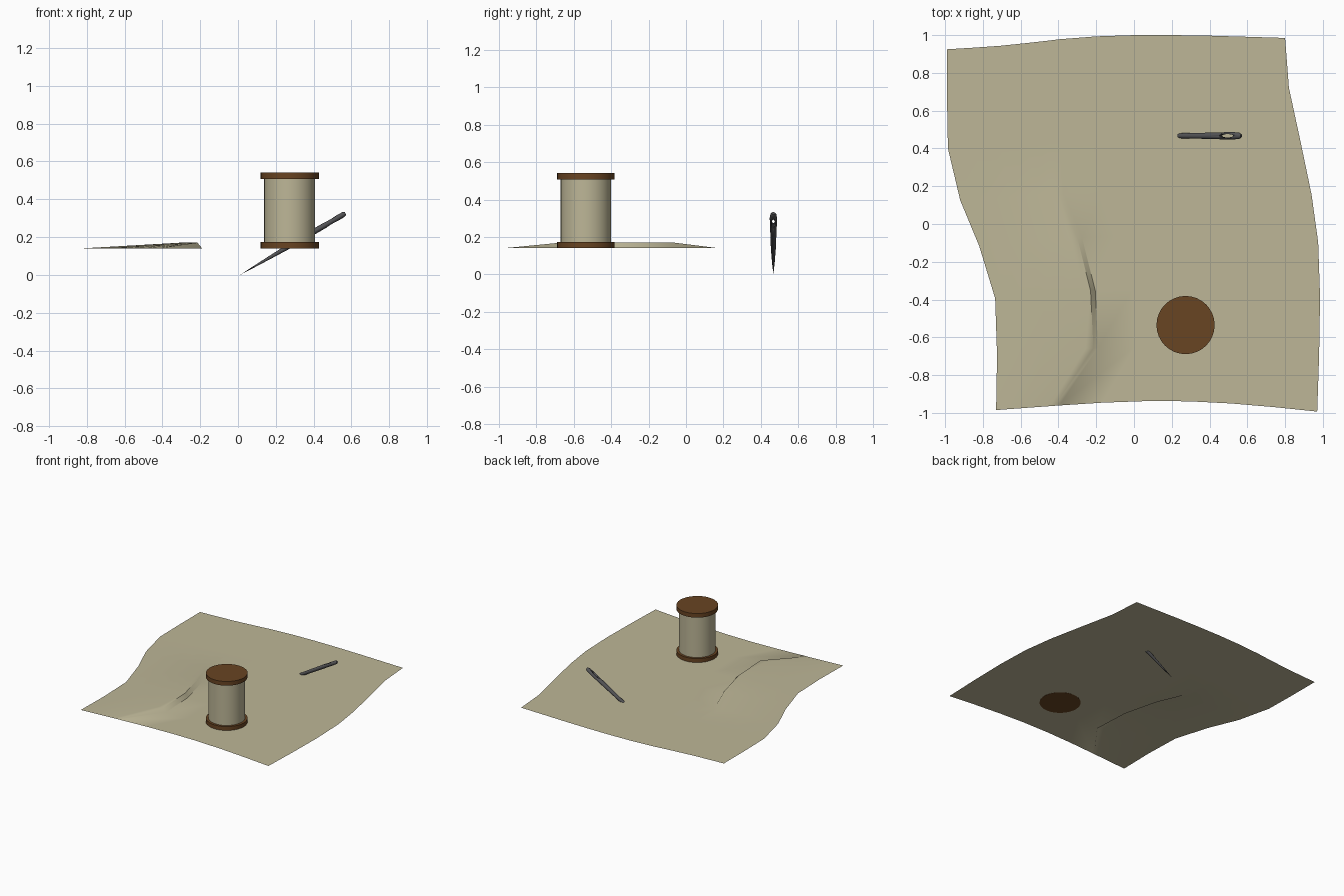
import bpy, bmesh, math
from mathutils import Vector

if "Cube" in bpy.data.objects:
    bpy.data.objects.remove(bpy.data.objects["Cube"])


def material(name, rgb):
    m = bpy.data.materials.new(name)
    m.diffuse_color = (*rgb, 1)
    m.use_nodes = True
    m.node_tree.nodes["Principled BSDF"].inputs["Base Color"].default_value = m.diffuse_color
    return m


TAN = material("tan_fabric", (0.51, 0.47, 0.31))
WOOD = material("brown_wood", (0.14, 0.058, 0.016))
STEEL = material("dark_steel", (0.085, 0.085, 0.09))


def finish(name, bm, mat, angle=40):
    bmesh.ops.recalc_face_normals(bm, faces=bm.faces)
    me = bpy.data.meshes.new(name)
    bm.to_mesh(me)
    bm.free()
    ob = bpy.data.objects.new(name, me)
    bpy.context.collection.objects.link(ob)
    me.materials.append(mat)
    bpy.ops.object.select_all(action='DESELECT')
    ob.select_set(True)
    bpy.context.view_layer.objects.active = ob
    bpy.ops.object.shade_smooth_by_angle(angle=math.radians(angle))
    return ob


def lerp(a, b, t):
    return a + (b - a) * t


def sample(points, x):
    """Piecewise linear lookup in a list of (x, value)."""
    for (x0, v0), (x1, v1) in zip(points, points[1:]):
        if x <= x1:
            return lerp(v0, v1, max(0, (x - x0) / (x1 - x0)))
    return points[-1][1]


# Cloth: wavy-edged sheet with one soft fold at the front left
Z = 0.141
back = [(-0.99, 0.925), (-0.74, 0.94), (-0.5, 0.965), (-0.3, 0.99),
        (0, 1.0), (0.3, 1.0), (0.8, 0.985)]
front = [(-0.73, -0.985), (-0.25, -0.95), (-0.05, -0.94), (0.2, -0.935),
         (0.45, -0.945), (0.7, -0.965), (0.97, -0.993)]
# rows front to back: left x, right x, fold crest x, fold height
rows = [(-0.73, 0.97, -0.42, 0.0), (-0.725, 0.98, -0.215, 0.03),
        (-0.735, 0.985, -0.23, 0.03), (-0.82, 0.975, -0.30, 0.03),
        (-0.92, 0.94, -0.40, 0.0), (-0.985, 0.88, -0.42, 0.0),
        (-0.99, 0.82, -0.42, 0.0), (-0.99, 0.80, -0.42, 0.0)]
levels = [0, 0.15, 0.307, 0.453, 0.58, 0.725, 0.866, 1]
bm = bmesh.new()
grid = []
for (xl, xr, xc, h), v in zip(rows, levels):
    line = [(lerp(xl, xc, t), Z + h * t) for t in (0, 0.25, 0.5, 0.75, 0.92)]
    line += [(xc, Z + h), (xc + 0.025, Z)]
    line += [(lerp(xc + 0.025, xr, k / 6), Z) for k in range(1, 7)]
    grid.append([bm.verts.new((x, lerp(sample(front, x), sample(back, x), v), z))
                 for x, z in line])
for r0, r1 in zip(grid, grid[1:]):
    for i in range(len(r0) - 1):
        bm.faces.new((r0[i], r0[i + 1], r1[i + 1], r1[i]))
cloth = finish("cloth", bm, TAN)


# Spool: two wooden discs and the wound thread
def cylinder(name, r, z0, z1, mat):
    bm = bmesh.new()
    bmesh.ops.create_cone(bm, cap_ends=True, segments=32, radius1=r, radius2=r,
                          depth=z1 - z0)
    bmesh.ops.translate(bm, verts=bm.verts, vec=(0.273, -0.535, (z0 + z1) / 2))
    return finish(name, bm, mat)


cylinder("spool_bottom", 0.154, 0.14, 0.173, WOOD)
cylinder("spool_thread", 0.135, 0.173, 0.507, TAN)
cylinder("spool_top", 0.154, 0.507, 0.541, WOOD)

# Needle: tapered loft along a slanted axis
tip, end = Vector((0.01, 0.467, 0.0)), Vector((0.568, 0.467, 0.326))
axis = (end - tip).normalized()
side = Vector((0, 1, 0))
up = axis.cross(side)
length = (end - tip).length
# distance from tip, half width, half thickness
profile = [(0.12, 0.007, 0.006), (0.28, 0.0135, 0.0125), (0.42, 0.016, 0.0145),
           (0.52, 0.0185, 0.015), (0.60, 0.0195, 0.015), (0.635, 0.016, 0.0135),
           (length, 0.008, 0.008)]
bm = bmesh.new()
N = 16
rings = []
for s, w, t in profile:
    rings.append([bm.verts.new(tip + axis * s
                               + side * w * math.cos(2 * math.pi * k / N)
                               + up * t * math.sin(2 * math.pi * k / N))
                  for k in range(N)])
point = bm.verts.new(tip)
for k in range(N):
    j = (k + 1) % N
    bm.faces.new((point, rings[0][j], rings[0][k]))
    for a, b in zip(rings, rings[1:]):
        bm.faces.new((a[k], a[j], b[j], b[k]))
bm.faces.new(rings[-1])
needle = finish("needle", bm, STEEL)

# Needle eye: oval hole cut through the flattened end
bm = bmesh.new()
oval = [tip + axis * (0.562 + 0.043 * math.cos(2 * math.pi * k / N))
        + side * 0.0095 * math.sin(2 * math.pi * k / N) - up * 0.05 for k in range(N)]
face = bm.faces.new([bm.verts.new(p) for p in oval])
out = bmesh.ops.extrude_face_region(bm, geom=[face])
bmesh.ops.translate(bm, vec=up * 0.1,
                    verts=[g for g in out["geom"] if isinstance(g, bmesh.types.BMVert)])
cutter = finish("eye_cutter", bm, STEEL)
cutter.hide_render = True
bpy.ops.object.select_all(action='DESELECT')
needle.select_set(True)
bpy.context.view_layer.objects.active = needle
mod = needle.modifiers.new("eye", 'BOOLEAN')
mod.object = cutter
mod.operation = 'DIFFERENCE'
mod.solver = 'EXACT'
bpy.ops.object.modifier_move_to_index(modifier=mod.name, index=0)
bpy.ops.object.modifier_apply(modifier=mod.name)
bpy.data.objects.remove(cutter)
